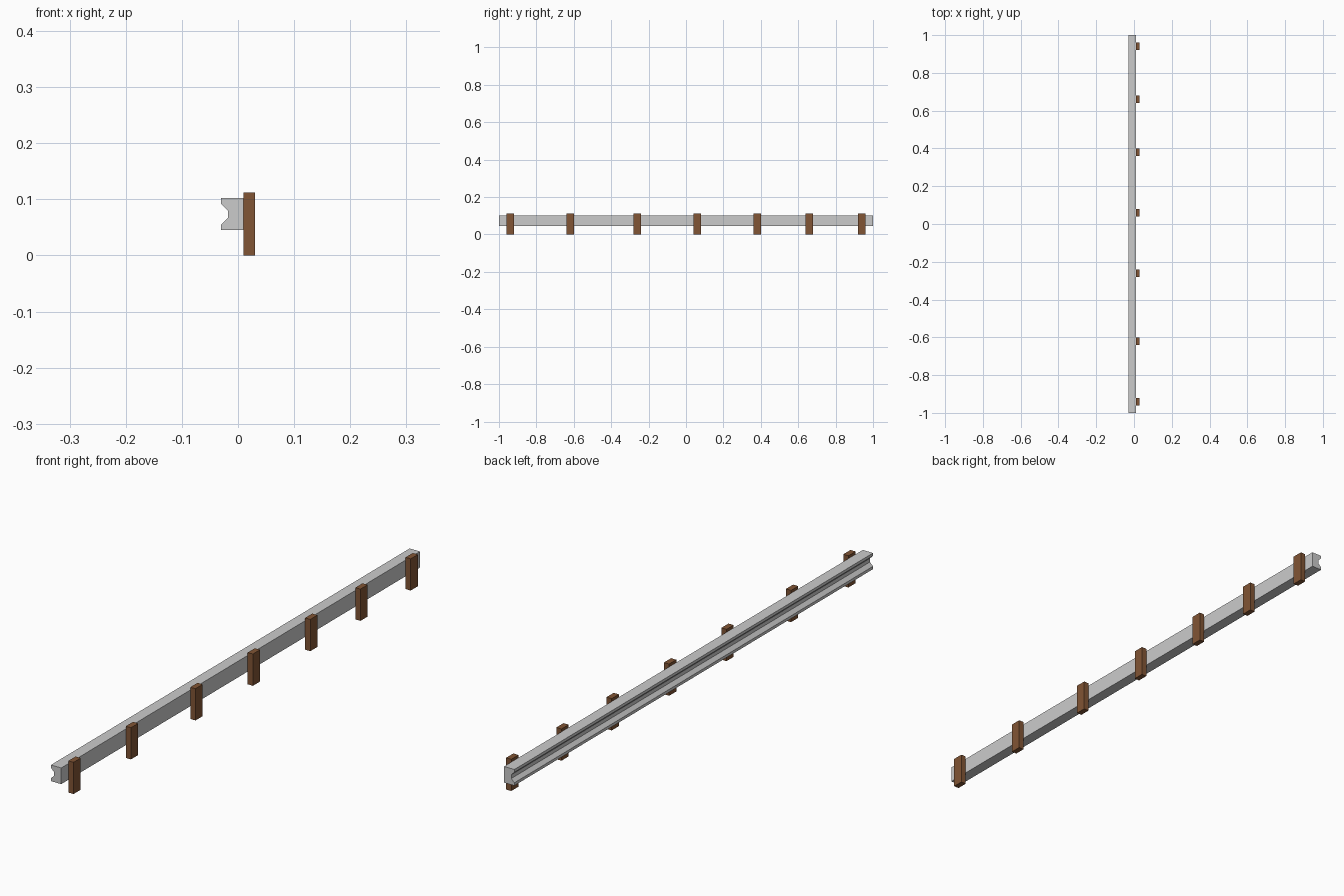
import bpy, bmesh

if "Cube" in bpy.data.objects:
    bpy.data.objects.remove(bpy.data.objects["Cube"])

# Brown material for the posts
brown = bpy.data.materials.new("brown_wood")
brown.diffuse_color = (0.22, 0.09, 0.035, 1)
brown.use_nodes = True
brown.node_tree.nodes["Principled BSDF"].inputs["Base Color"].default_value = brown.diffuse_color


def extrude_profile(name, points, y0, y1, material=None):
    """Extrude an xz profile along y into a closed solid."""
    bm = bmesh.new()
    face = bm.faces.new([bm.verts.new((x, y0, z)) for x, z in points])
    ext = bmesh.ops.extrude_face_region(bm, geom=[face], use_keep_orig=True)
    verts = [v for v in ext["geom"] if isinstance(v, bmesh.types.BMVert)]
    bmesh.ops.translate(bm, verts=verts, vec=(0, y1 - y0, 0))
    bmesh.ops.recalc_face_normals(bm, faces=bm.faces)
    mesh = bpy.data.meshes.new(name)
    bm.to_mesh(mesh)
    bm.free()
    obj = bpy.data.objects.new(name, mesh)
    bpy.context.collection.objects.link(obj)
    if material:
        mesh.materials.append(material)
    return obj


# Long rail with a grooved outer face
extrude_profile("rail", [
    (0.01, 0.045), (0.01, 0.102), (-0.03, 0.102), (-0.03, 0.092),
    (-0.018, 0.080), (-0.018, 0.067), (-0.03, 0.055), (-0.03, 0.045),
], -1, 1)

# Posts along the back of the rail
post_profile = [(0.01, 0), (0.03, 0), (0.03, 0.112), (0.01, 0.112)]
for i, y in enumerate((-0.94, -0.62, -0.26, 0.06, 0.38, 0.66, 0.94)):
    extrude_profile(f"post_{i + 1}", post_profile, y - 0.02, y + 0.02, brown)
